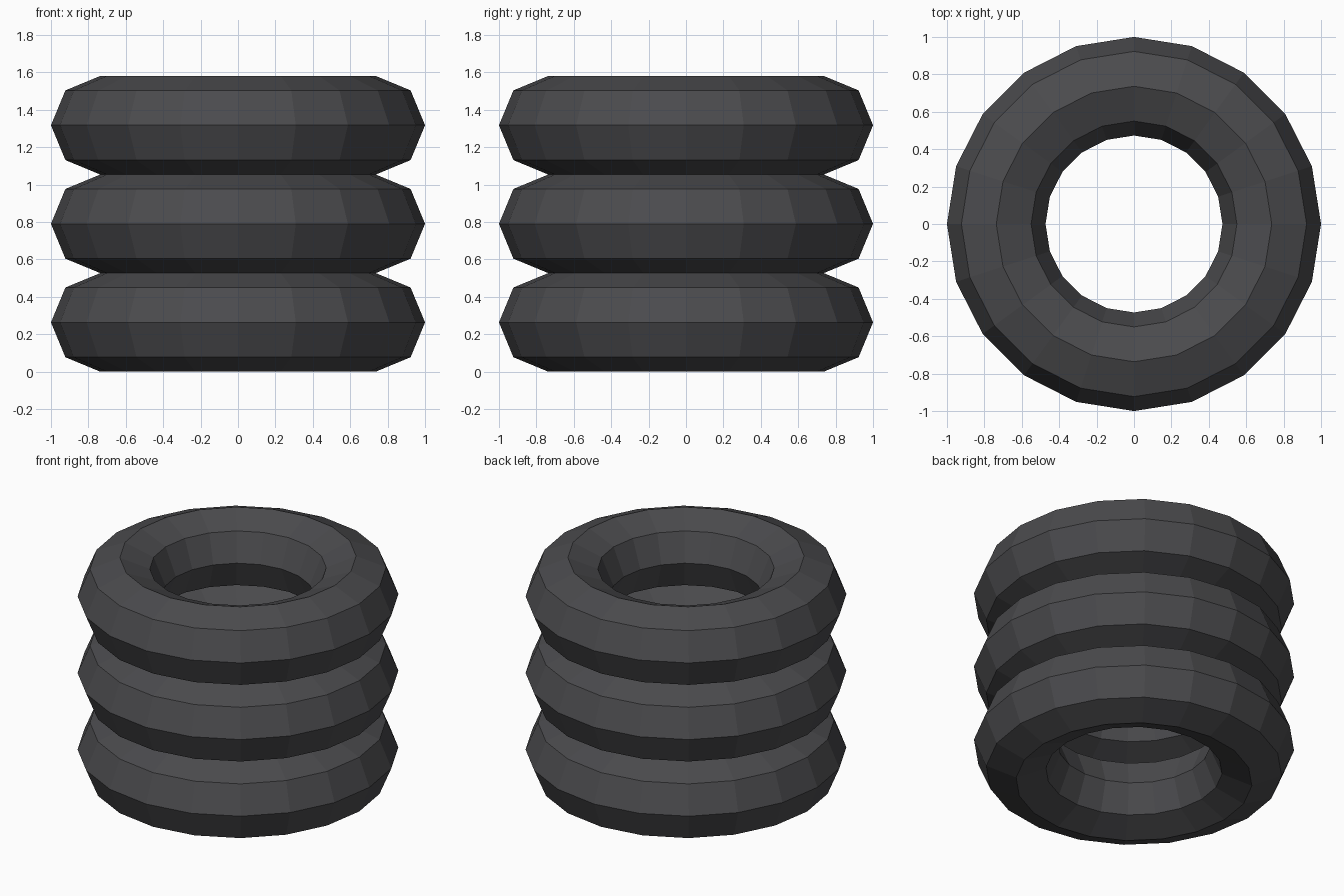
import bpy

if "Cube" in bpy.data.objects:
    bpy.data.objects.remove(bpy.data.objects["Cube"])

MINOR = 0.2635          # tube radius
MAJOR = 1.0 - MINOR     # ring radius, outer edge at 1

# dark rubber
rubber = bpy.data.materials.new("dark_rubber")
rubber.diffuse_color = (0.07, 0.07, 0.075, 1.0)
rubber.use_nodes = True
rubber.node_tree.nodes["Principled BSDF"].inputs["Base Color"].default_value = rubber.diffuse_color

# three low-poly tires stacked on each other
for i, name in enumerate(("bottom_tire", "middle_tire", "top_tire")):
    bpy.ops.mesh.primitive_torus_add(
        major_segments=20, minor_segments=8,
        major_radius=MAJOR, minor_radius=MINOR,
        location=(0, 0, MINOR * (2 * i + 1)))
    tire = bpy.context.object
    tire.name = name
    tire.data.materials.append(rubber)
    bpy.ops.object.shade_flat()
